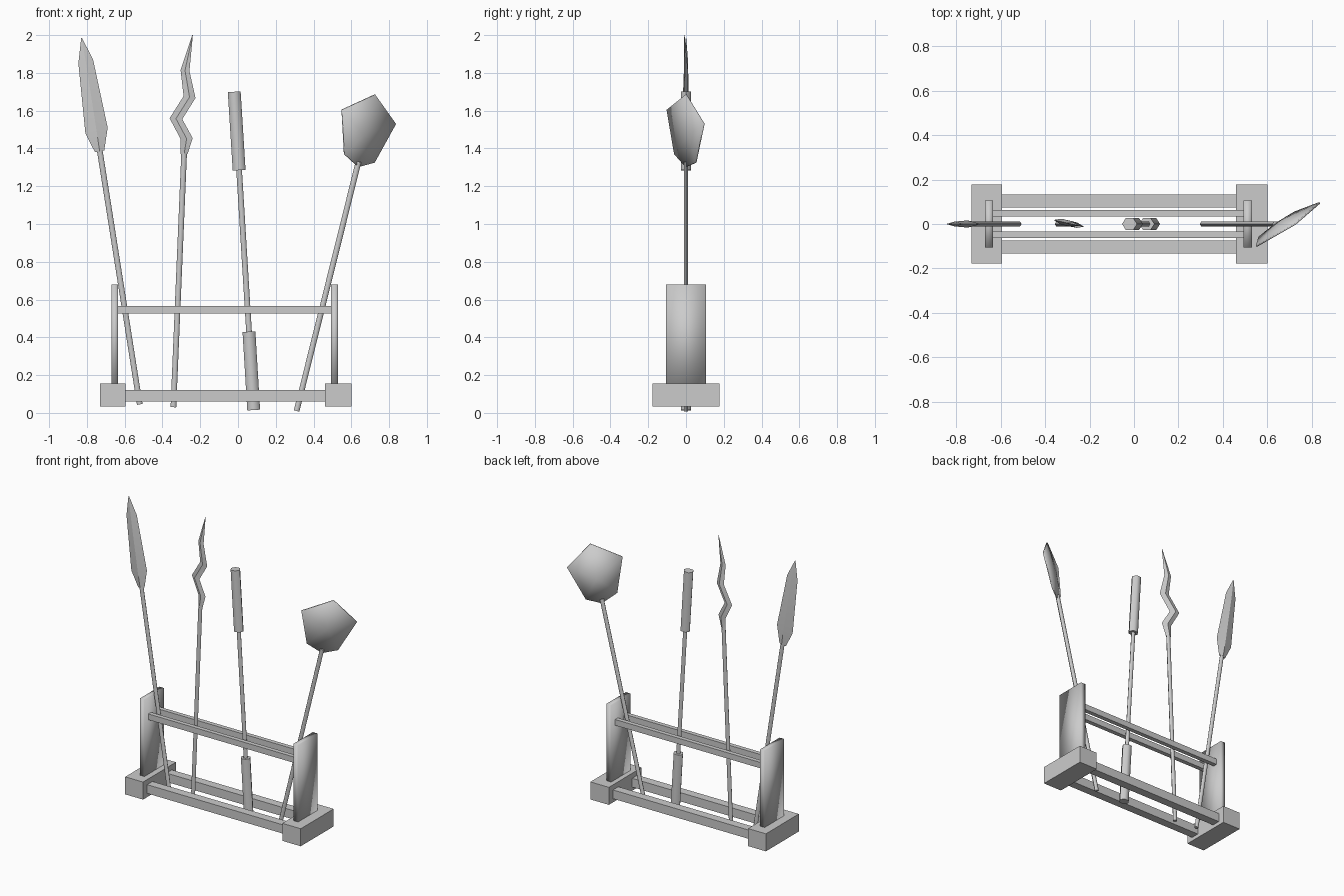
import bpy, bmesh, math

cube = bpy.data.objects.get("Cube")
if cube:
    bpy.data.objects.remove(cube, do_unlink=True)

# One plain grey for everything
grey = bpy.data.materials.new("iron_grey")
grey.use_nodes = True
grey.diffuse_color = (0.6, 0.6, 0.6, 1)
grey.node_tree.nodes["Principled BSDF"].inputs["Base Color"].default_value = (0.6, 0.6, 0.6, 1)


def finish(name, bm, smooth=None):
    bmesh.ops.recalc_face_normals(bm, faces=bm.faces)
    mesh = bpy.data.meshes.new(name)
    bm.to_mesh(mesh)
    bm.free()
    obj = bpy.data.objects.new(name, mesh)
    bpy.context.collection.objects.link(obj)
    mesh.materials.append(grey)
    if smooth:
        bpy.ops.object.select_all(action='DESELECT')
        obj.select_set(True)
        bpy.context.view_layer.objects.active = obj
        bpy.ops.object.shade_smooth_by_angle(angle=math.radians(smooth))
    return obj


def box(name, x, y, z, open_bottom=False, smooth=None):
    """Box from (low, high) ranges."""
    bm = bmesh.new()
    bmesh.ops.create_cube(bm, size=1)
    for v in bm.verts:
        v.co = [r[0] if c < 0 else r[1] for c, r in zip(v.co, (x, y, z))]
    if open_bottom:
        low = [f for f in bm.faces if all(v.co.z == z[0] for v in f.verts)]
        bmesh.ops.delete(bm, geom=low, context='FACES_ONLY')
    return finish(name, bm, smooth)


def loft(name, stations, sides=6, slope=0, pivot=0, smooth=60):
    """Skin elliptical rings given as (left x, left z, right x, right z, half depth)."""
    bm = bmesh.new()
    rings = []
    for xl, zl, xr, zr, depth in stations:
        ring = []
        for i in range(sides):
            a = math.tau * i / sides
            t = (1 + math.cos(a)) / 2
            x = xl + (xr - xl) * t
            y = depth * math.sin(a) + slope * (x - pivot)
            ring.append(bm.verts.new((x, y, zl + (zr - zl) * t)))
        rings.append(ring)
    for a, b in zip(rings, rings[1:]):
        for i in range(sides):
            j = (i + 1) % sides
            bm.faces.new((a[i], a[j], b[j], b[i]))
    bm.faces.new(rings[0])
    bm.faces.new(rings[-1])
    return finish(name, bm, smooth)


def rod(name, start, end, radius=0.015, depth=0.013):
    """Straight bar between two (x, z) points, ends cut square."""
    dx, dz = end[0] - start[0], end[1] - start[1]
    length = math.hypot(dx, dz)
    ux, uz = radius * dz / length, -radius * dx / length
    return loft(name, [(x - ux, z - uz, x + ux, z + uz, depth) for x, z in (start, end)])


# Stand: feet, upright boards and paired rails
for side, foot_x, post_x in (("right", (-0.73, -0.595), (-0.67, -0.635)),
                             ("left", (0.46, 0.60), (0.493, 0.53))):
    box(side + "_foot", foot_x, (-0.178, 0.178), (0.035, 0.155), open_bottom=True)
    box(side + "_upright", post_x, (-0.106, 0.106), (0.10, 0.68), smooth=180)
for side, s in (("front", -1), ("back", 1)):
    box(side + "_lower_rail", (-0.62, 0.485), sorted((s * 0.075, s * 0.133)), (0.06, 0.12))
    box(side + "_upper_rail", (-0.64, 0.497), sorted((s * 0.033, s * 0.063)), (0.527, 0.567))

# Spear-shaped poker
rod("spear_rod", (-0.52, 0.045), (-0.732, 1.39))
loft("spear_blade", [(-0.757, 1.38, -0.708, 1.39, 0.013),
                     (-0.808, 1.48, -0.69, 1.51, 0.016),
                     (-0.845, 1.85, -0.767, 1.87, 0.011),
                     (-0.83, 1.985, -0.826, 1.985, 0.001)], sides=4, smooth=30)

# Zigzag poker
rod("zigzag_rod", (-0.342, 0.03), (-0.285, 1.38))
loft("zigzag_blade", [(-0.304, 1.37, -0.267, 1.37, 0.013),
                      (-0.304, 1.45, -0.24, 1.455, 0.013),
                      (-0.362, 1.56, -0.295, 1.555, 0.013),
                      (-0.288, 1.677, -0.225, 1.667, 0.012),
                      (-0.304, 1.815, -0.257, 1.81, 0.01),
                      (-0.242, 2.0, -0.239, 2.0, 0.001)],
     sides=4, slope=-0.22, pivot=-0.28, smooth=30)

# Brush: grip, rod and head
rod("brush_grip", (0.083, 0.015), (0.058, 0.43), 0.034, 0.031)
rod("brush_rod", (0.059, 0.42), (0.005, 1.30))
rod("brush_head", (0.006, 1.285), (-0.02, 1.70), 0.034, 0.031)

# Shovel: rod and shallow twisted pan
rod("shovel_rod", (0.31, 0.01), (0.638, 1.33))
bm = bmesh.new()
rim = [bm.verts.new(p) for p in ((0.55, -0.10, 1.605), (0.725, 0.0, 1.685), (0.835, 0.095, 1.53),
                                 (0.722, 0.052, 1.325), (0.637, 0.0, 1.302), (0.563, -0.06, 1.37))]
hub = bm.verts.new((0.665, 0.015, 1.47))
for a, b in zip(rim, rim[1:] + rim[:1]):
    bm.faces.new((a, b, hub))
pan = finish("shovel_pan", bm, smooth=60)
shell = pan.modifiers.new("thickness", 'SOLIDIFY')
shell.thickness = 0.008
shell.offset = 0
